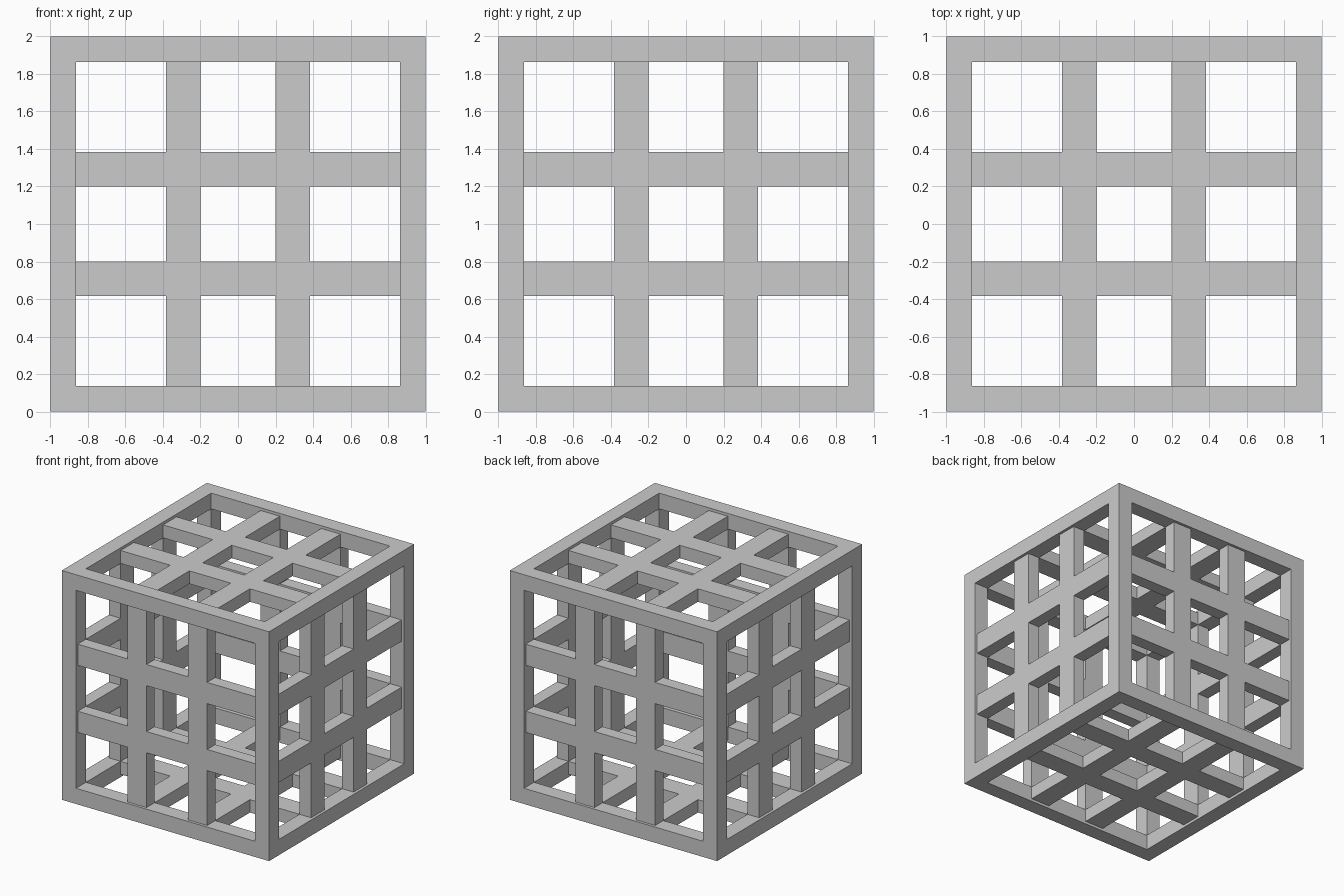
import bpy, bmesh
from math import pi
from mathutils import Matrix
from itertools import product

if "Cube" in bpy.data.objects:
    bpy.data.objects.remove(bpy.data.objects["Cube"])

FRAME = 0.137          # edge beam thickness
INNER = 1 - FRAME      # half size of the face openings
RECESS = 0.024         # lattice sits slightly behind the frame
BAR_IN, BAR_OUT = 0.2, 0.385


def cell_solid(name, axes, keep, matrix):
    """Closed skin around the kept cells of a rectilinear grid."""
    counts = [len(a) - 1 for a in axes]
    filled = {c for c in product(*map(range, counts)) if keep(*c)}
    bm = bmesh.new()
    verts = {}

    def vert(idx):
        if idx not in verts:
            verts[idx] = bm.verts.new([axes[k][idx[k]] for k in range(3)])
        return verts[idx]

    for c in filled:
        for k, side in product(range(3), (0, 1)):
            n = list(c)
            n[k] += 2 * side - 1
            if tuple(n) in filled:
                continue
            u, v = (k + 1) % 3, (k + 2) % 3
            loop = []
            for du, dv in ((0, 0), (1, 0), (1, 1), (0, 1)):
                p = list(c)
                p[k] += side
                p[u] += du
                p[v] += dv
                loop.append(vert(tuple(p)))
            bm.faces.new(loop if side else loop[::-1])
    bmesh.ops.dissolve_limit(bm, angle_limit=0.01, verts=bm.verts[:], edges=bm.edges[:])
    bm.transform(matrix)
    mesh = bpy.data.meshes.new(name)
    bm.to_mesh(mesh)
    bm.free()
    obj = bpy.data.objects.new(name, mesh)
    bpy.context.collection.objects.link(obj)
    return obj


lift = Matrix.Translation((0, 0, 1))

# Outer cube frame: the twelve edge beams
edge = [-1, -INNER, INNER, 1]
cell_solid("cube_frame", [edge] * 3,
           lambda *c: c.count(1) <= 1, lift)

# One crossed lattice panel per cube face
bars = [-INNER, -BAR_OUT, -BAR_IN, BAR_IN, BAR_OUT, INNER]
depth = [INNER, 1 - RECESS]
turns = {
    "top": Matrix(),
    "bottom": Matrix.Rotation(pi, 4, 'X'),
    "front": Matrix.Rotation(pi / 2, 4, 'X'),
    "back": Matrix.Rotation(-pi / 2, 4, 'X'),
    "right": Matrix.Rotation(pi / 2, 4, 'Y'),
    "left": Matrix.Rotation(-pi / 2, 4, 'Y'),
}
for side, turn in turns.items():
    cell_solid(side + "_lattice", [bars, bars, depth],
               lambda i, j, k: i in (1, 3) or j in (1, 3), lift @ turn)
